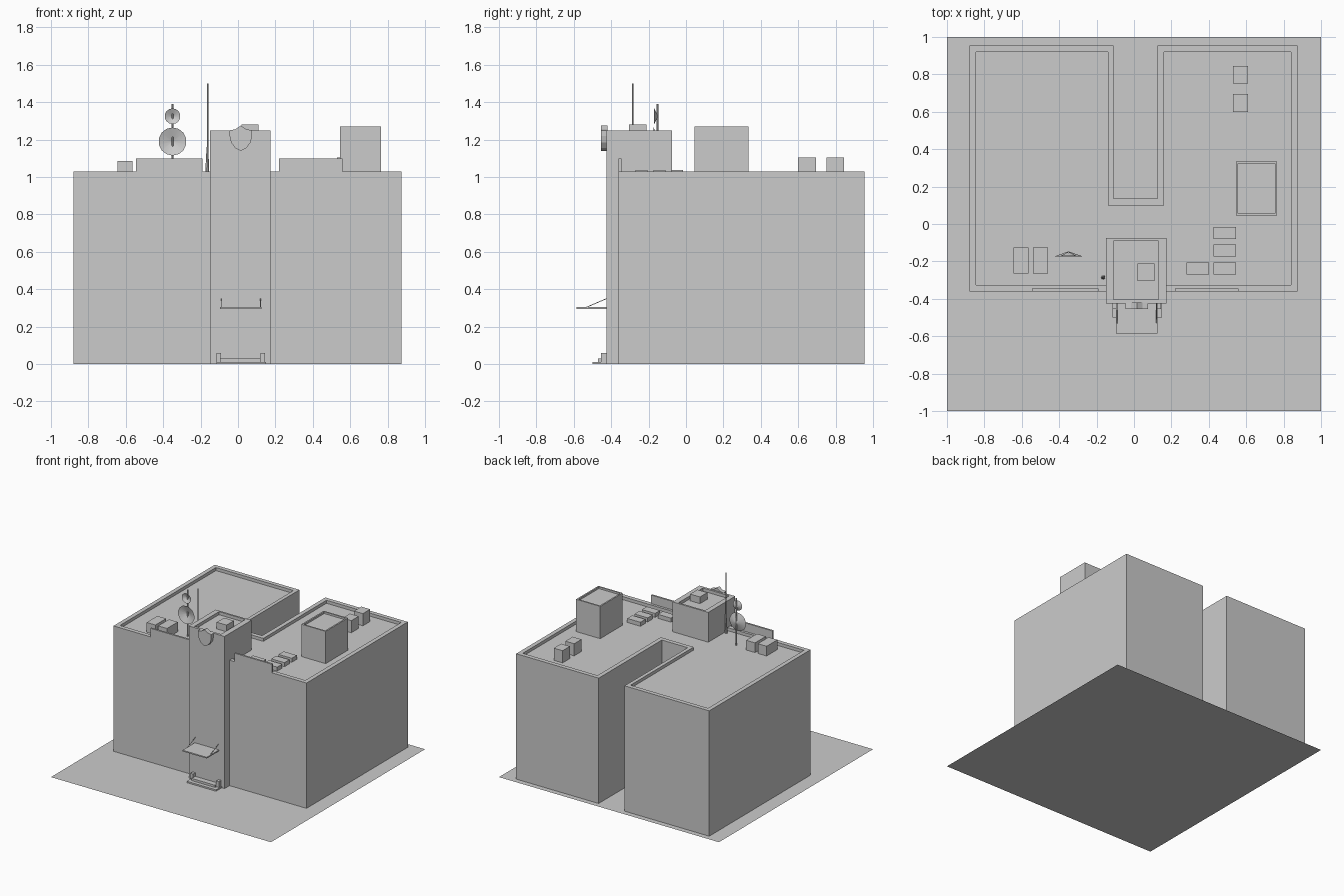
import bpy
import bmesh
import math
from mathutils import Vector

cube = bpy.data.objects.get("Cube")
if cube:
    bpy.data.objects.remove(cube, do_unlink=True)

grey = bpy.data.materials.new("plain_grey")
grey.use_nodes = True
COLOUR = (0.6, 0.6, 0.6, 1)
grey.diffuse_color = COLOUR
grey.node_tree.nodes["Principled BSDF"].inputs["Base Color"].default_value = COLOUR

ROOF = 1.005
WALL_TOP = 1.03


def finish(name, bm, solid=True):
    if solid:
        bmesh.ops.recalc_face_normals(bm, faces=bm.faces[:])
    mesh = bpy.data.meshes.new(name)
    bm.to_mesh(mesh)
    bm.free()
    mesh.materials.append(grey)
    obj = bpy.data.objects.new(name, mesh)
    bpy.context.scene.collection.objects.link(obj)
    return obj


def rings_mesh(name, rings):
    """Join matching rings of points with quads and cap both ends."""
    bm = bmesh.new()
    loops = [[bm.verts.new(p) for p in ring] for ring in rings]
    n = len(loops[0])
    for a, b in zip(loops, loops[1:]):
        for i in range(n):
            j = (i + 1) % n
            bm.faces.new((a[i], a[j], b[j], b[i]))
    bm.faces.new(loops[0][::-1])
    bm.faces.new(loops[-1])
    return finish(name, bm)


def rect(x0, x1, y0, y1):
    return [(x0, y0), (x1, y0), (x1, y1), (x0, y1)]


def box(name, x0, x1, y0, y1, z0, z1):
    outline = rect(x0, x1, y0, y1)
    return rings_mesh(name, [[(x, y, z) for x, y in outline] for z in (z0, z1)])


def block(name, outer, inner, z0, z1, floor):
    """Walled block with a sunken roof inside its parapet."""
    levels = [(outer, z0), (outer, z1), (inner, z1), (inner, floor)]
    return rings_mesh(name, [[(x, y, z) for x, y in o] for o, z in levels])


def rod(name, a, b, r0, r1, sides=8):
    a, b = Vector(a), Vector(b)
    bm = bmesh.new()
    bmesh.ops.create_cone(bm, cap_ends=True, segments=sides, radius1=r0,
                          radius2=r1, depth=(b - a).length)
    obj = finish(name, bm)
    obj.location = (a + b) / 2
    obj.rotation_euler = (b - a).to_track_quat('Z', 'Y').to_euler()
    return obj


def u_shape(x0, x1, y0, y1, n0, n1, ny):
    return [(x0, y0), (x1, y0), (x1, y1), (n1, y1),
            (n1, ny), (n0, ny), (n0, y1), (x0, y1)]


# Ground sheet
bm = bmesh.new()
bm.faces.new([bm.verts.new((x, y, 0)) for x, y in rect(-1, 1, -1, 1)])
finish("ground_sheet", bm, solid=False)

# Main building with two rear wings
block("main_building",
      u_shape(-0.88, 0.875, -0.36, 0.955, -0.11, 0.125, 0.135),
      u_shape(-0.845, 0.84, -0.325, 0.92, -0.14, 0.16, 0.1),
      0, WALL_TOP, ROOF)

# Raised front parapets
box("parapet_panel_right", -0.545, -0.19, -0.36, -0.345, 1, 1.1)
box("parapet_panel_left", 0.22, 0.56, -0.36, -0.345, 1, 1.1)

# Entrance tower and its roof hatch
block("entrance_tower", rect(-0.15, 0.175, -0.425, -0.075),
      rect(-0.11, 0.13, -0.405, -0.09), 0, 1.25, 1.225)
box("tower_hatch", 0.02, 0.11, -0.305, -0.21, 1.22, 1.28)

# Shield on the tower front
half = [(0, 1.14), (0.03, 1.155), (0.052, 1.185), (0.06, 1.22),
        (0.06, 1.25), (0.03, 1.255)]
shield = half + [(0, 1.275)] + [(-x, z) for x, z in half[:0:-1]]
rings_mesh("shield", [[(0.015 + x, y, z) for x, z in shield]
                      for y in (-0.455, -0.42)])

# Entrance canopy with hanging rods
box("canopy", -0.095, 0.125, -0.585, -0.42, 0.295, 0.305)
for side, x in (("right", -0.09), ("left", 0.12)):
    rod("canopy_rod_" + side, (x, -0.53, 0.305), (x, -0.425, 0.35), 0.002, 0.002, 6)

# Entrance steps and side posts
box("lower_step", -0.115, 0.15, -0.5, -0.42, 0, 0.012)
box("upper_step", -0.095, 0.12, -0.47, -0.42, 0.01, 0.03)
box("step_post_right", -0.115, -0.09, -0.455, -0.42, 0.01, 0.06)
box("step_post_left", 0.12, 0.145, -0.455, -0.42, 0.01, 0.06)

# Rooftop plant room
block("plant_room", rect(0.545, 0.765, 0.045, 0.335),
      rect(0.557, 0.753, 0.057, 0.323), ROOF, 1.27, 1.255)

# Rooftop units
for i, y in enumerate((0.6, 0.75)):
    box(f"rear_roof_unit_{i + 1}", 0.53, 0.61, y, y + 0.095, ROOF, 1.105)
for i, x in enumerate((-0.645, -0.54)):
    box(f"front_roof_unit_{i + 1}", x, x + 0.08, -0.265, -0.125, ROOF, 1.085)
skylights = [(0.425, -0.08), (0.425, -0.175), (0.425, -0.27), (0.28, -0.27)]
for i, (x, y) in enumerate(skylights):
    box(f"skylight_{i + 1}", x, x + 0.12, y, y + 0.065, ROOF, 1.038)

# Dish mast with two open dishes facing forward
rod("dish_mast", (-0.35, -0.152, ROOF), (-0.35, -0.152, 1.39), 0.005, 0.005)
for name, z, r, depth in (("large_dish", 1.19, 0.075, 0.025),
                          ("small_dish", 1.325, 0.042, 0.02)):
    bm = bmesh.new()
    bmesh.ops.create_cone(bm, cap_ends=False, segments=14, radius1=r,
                          radius2=0.003, depth=depth)
    dish = finish(name, bm, solid=False)
    dish.location = (-0.35, -0.16, z)
    dish.rotation_euler = (-math.pi / 2, 0, 0)
    dish.data.shade_smooth()

# Tall antenna beside the tower
rod("antenna_base", (-0.165, -0.285, ROOF), (-0.163, -0.285, 1.16), 0.011, 0.005)
rod("antenna", (-0.163, -0.285, 1.15), (-0.163, -0.285, 1.5), 0.004, 0.004)
